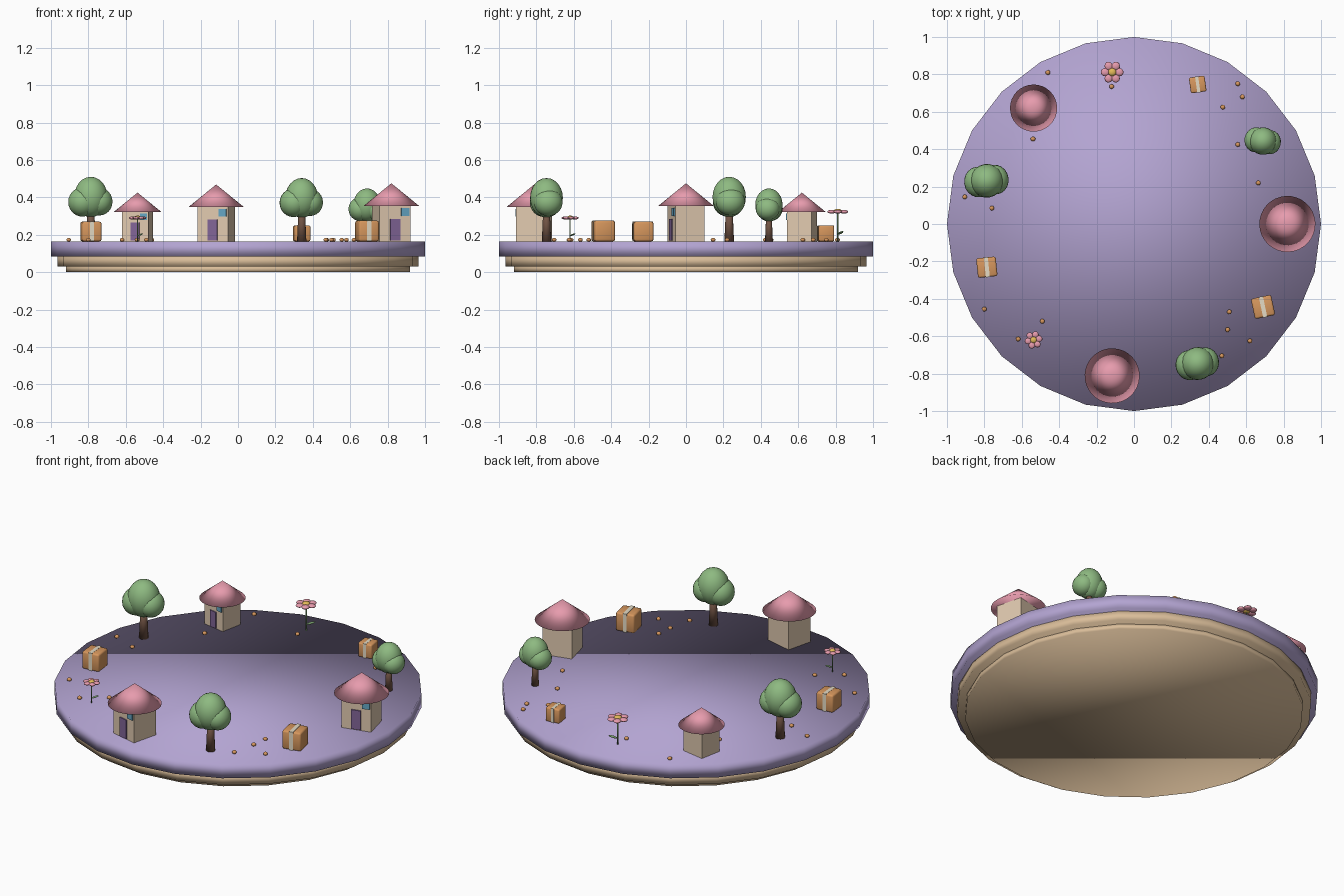
import bpy, bmesh
from math import cos, sin, pi, radians
from mathutils import Matrix

if "Cube" in bpy.data.objects:
    bpy.data.objects.remove(bpy.data.objects["Cube"])

TOP = 0.165      # height of the island's upper surface
RING = 0.82      # radius of the ring of scenery
SLOTS = 11


def material(name, r, g, b):
    m = bpy.data.materials.new(name)
    m.diffuse_color = (r, g, b, 1)
    m.use_nodes = True
    m.node_tree.nodes["Principled BSDF"].inputs["Base Color"].default_value = m.diffuse_color
    return m


LILAC = material("lilac", 0.45, 0.37, 0.64)
SAND = material("sand", 0.70, 0.51, 0.32)
WALL = material("plaster", 0.75, 0.59, 0.43)
PINK = material("pink", 0.80, 0.33, 0.42)
PLUM = material("plum", 0.22, 0.13, 0.31)
BLUE = material("blue", 0.13, 0.38, 0.55)
GREEN = material("green", 0.27, 0.49, 0.22)
BARK = material("bark", 0.17, 0.09, 0.06)
ORANGE = material("orange", 0.68, 0.31, 0.11)
CREAM = material("cream", 0.78, 0.71, 0.56)
YELLOW = material("yellow", 0.78, 0.50, 0.10)


def finish(name, bm, mat, matrix, bevel=0, smooth_all=True):
    bmesh.ops.recalc_face_normals(bm, faces=bm.faces)
    me = bpy.data.meshes.new(name)
    bm.to_mesh(me)
    bm.free()
    me.materials.append(mat)
    ob = bpy.data.objects.new(name, me)
    bpy.context.collection.objects.link(ob)
    ob.matrix_world = matrix
    if bevel:
        mod = ob.modifiers.new("bevel", 'BEVEL')
        mod.width, mod.segments = bevel, 2
    # round parts are smooth all over, boxes keep their faces flat
    me.polygons.foreach_set("use_smooth", [smooth_all] * len(me.polygons))


def local(loc, size=(1, 1, 1), rot=0, tilt=0):
    return (Matrix.Translation(loc) @ Matrix.Rotation(rot, 4, 'Z')
            @ Matrix.Rotation(tilt, 4, 'Y') @ Matrix.Diagonal((*size, 1)))


def box(name, mat, slot, loc, size, bevel=0):
    bm = bmesh.new()
    bmesh.ops.create_cube(bm, size=1, matrix=local(loc, size))
    finish(name, bm, mat, slot, bevel, smooth_all=bevel > 0)


def ball(name, mat, slot, loc, radii, rot=0, tilt=0, segs=20):
    bm = bmesh.new()
    bmesh.ops.create_uvsphere(bm, u_segments=segs, v_segments=segs // 2 + 2, radius=1,
                              matrix=local(loc, radii, rot, tilt))
    finish(name, bm, mat, slot)


def cone(name, mat, slot, z0, z1, r0, r1, sides=24):
    bm = bmesh.new()
    bmesh.ops.create_cone(bm, cap_ends=True, segments=sides, radius1=r0, radius2=r1,
                          depth=z1 - z0, matrix=local((0, 0, (z0 + z1) / 2)))
    bmesh.ops.remove_doubles(bm, verts=bm.verts, dist=1e-5)
    finish(name, bm, mat, slot)


def house(s):
    box("house_walls", WALL, s, (0, 0, 0.096), (0.172, 0.16, 0.192))
    cone("house_roof", PINK, s, 0.188, 0.31, 0.15, 0.0, 32)
    box("house_door", PLUM, s, (0, -0.081, 0.062), (0.055, 0.012, 0.115))
    box("house_window", BLUE, s, (0.056, -0.081, 0.156), (0.044, 0.012, 0.042))


def tree(s):
    cone("tree_trunk", BARK, s, 0, 0.18, 0.026, 0.018, 12)
    ball("tree_crown", GREEN, s, (0, 0, 0.237), (0.09, 0.09, 0.108))
    ball("tree_crown_left", GREEN, s, (-0.046, 0, 0.21), (0.076, 0.082, 0.078))
    ball("tree_crown_right", GREEN, s, (0.046, 0, 0.212), (0.071, 0.079, 0.074))


def crate(s):
    w = 0.108
    box("crate", ORANGE, s, (0, 0, w / 2), (w, w, w), 0.01)
    box("crate_strap", CREAM, s, (0, 0, w / 2 + 0.001), (0.022, w + 0.003, w))


def flower(s):
    cone("flower_stem", GREEN, s, 0, 0.155, 0.004, 0.004, 8)
    ball("flower_leaf", GREEN, s, (0.022, 0.014, 0.045), (0.026, 0.011, 0.005),
         radians(32), radians(-18), 12)
    for i in range(6):
        a = i * pi / 3
        ball("flower_petal", PINK, s, (0.038 * cos(a), 0.038 * sin(a), 0.158),
             (0.023, 0.022, 0.01), a, 0, 12)
    ball("flower_centre", YELLOW, s, (0, 0, 0.161), (0.022, 0.022, 0.013), segs=14)


# Round island: lilac top over two stepped sand layers
ID = Matrix.Identity(4)
cone("island_top", LILAC, ID, 0.085, TOP, 1.0, 1.0)
cone("island_middle", SAND, ID, 0.03, 0.086, 0.965, 0.965)
cone("island_base", SAND, ID, 0.0, 0.031, 0.92, 0.92)

# Scenery ring: builders repeat around the slots, each with its own turn and scale
builders = [house, tree, crate, flower]
turns = [14, -10, 8, 0, -11, 8, 6, 12, -14, 12, 12]
scales = [1, 0.82, 0.78, 1, 0.84, 1, 0.97, 0.79, 0.98, 0.98, 1.02]
for i in range(SLOTS):
    a = 2 * pi * i / SLOTS
    slot = (Matrix.Translation((RING * cos(a), RING * sin(a), TOP))
            @ Matrix.Rotation(radians(turns[i]), 4, 'Z') @ Matrix.Scale(scales[i], 4))
    builders[i % 4](slot)

# Pebbles scattered between the scenery
pebbles = [(-.46, .81), (-.54, .455), (-.12, .735), (.555, .75), (.58, .68), (.475, .625),
           (.555, .425), (.665, .22), (-.905, .145), (-.76, .085), (-.80, -.455),
           (-.49, -.52), (-.62, -.615), (.51, -.47), (.50, -.565), (.62, -.625), (.47, -.705)]
for x, y in pebbles:
    ball("pebble", ORANGE, Matrix.Translation((x, y, TOP)), (0, 0, 0.008),
         (0.013, 0.013, 0.01), segs=10)
